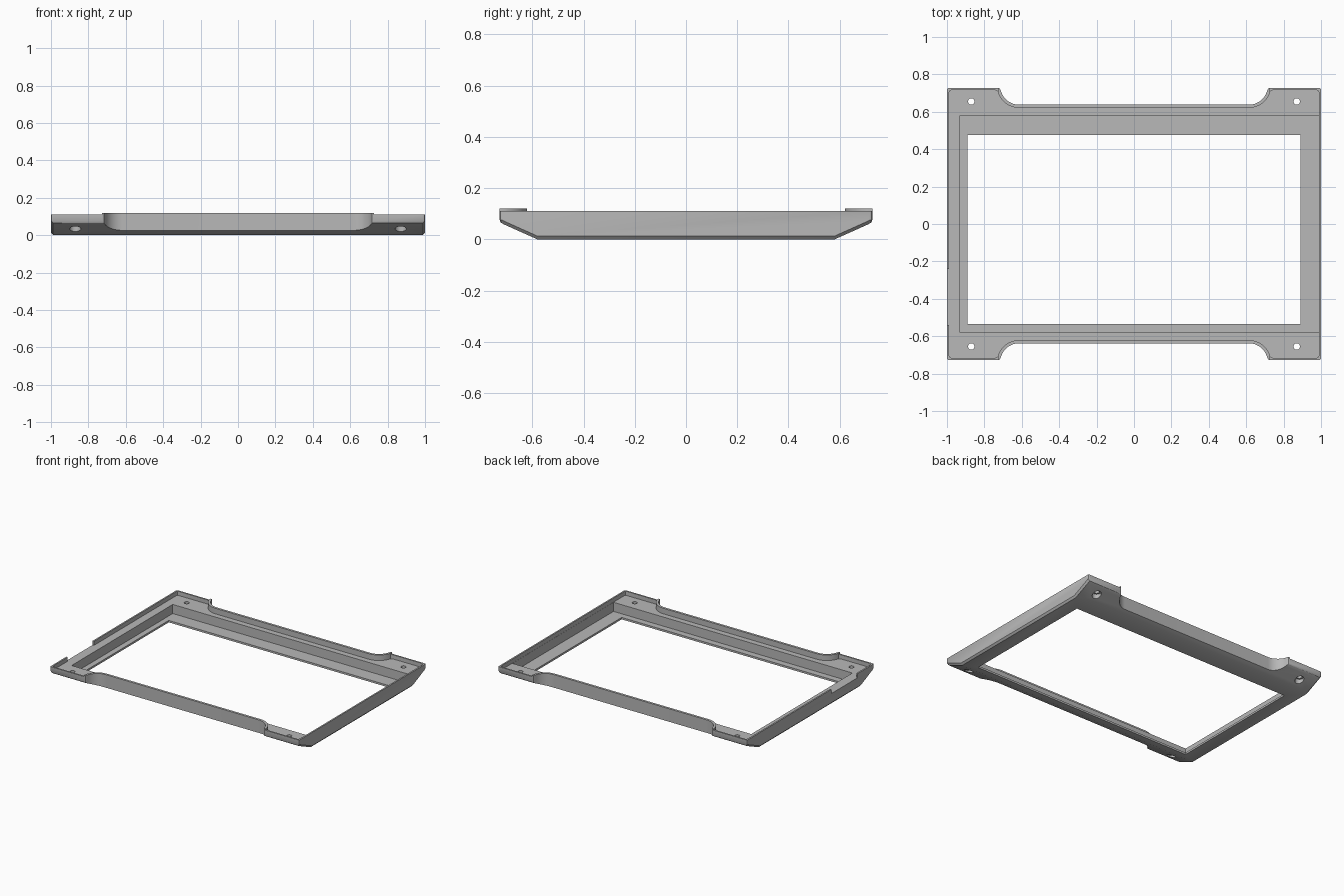
import bpy, bmesh, math
from mathutils import Matrix

cube = bpy.data.objects.get("Cube")
if cube:
    bpy.data.objects.remove(cube, do_unlink=True)

grey = bpy.data.materials.new("plain grey")
grey.use_nodes = True
colour = (0.48, 0.48, 0.48, 1)
grey.diffuse_color = colour
grey.node_tree.nodes["Principled BSDF"].inputs["Base Color"].default_value = colour

HALF_Y, HEIGHT, SHELF, RIM = 0.727, 0.12, 0.08, 0.11


def finish(name, bm):
    bmesh.ops.recalc_face_normals(bm, faces=bm.faces)
    mesh = bpy.data.meshes.new(name)
    bm.to_mesh(mesh)
    bm.free()
    mesh.materials.append(grey)
    obj = bpy.data.objects.new(name, mesh)
    bpy.context.collection.objects.link(obj)
    return obj


def loft(name, rings):
    """Skin matching rings of points and cap both ends."""
    bm = bmesh.new()
    rows = [[bm.verts.new(p) for p in ring] for ring in rings]
    n = len(rows[0])
    for a, b in zip(rows, rows[1:]):
        for i in range(n):
            j = (i + 1) % n
            bm.faces.new((a[i], a[j], b[j], b[i]))
    bm.faces.new(rows[0])
    bm.faces.new(rows[-1])
    return finish(name, bm)


def prism(name, outline, z0, z1):
    return loft(name, [[(x, y, z) for x, y in outline] for z in (z0, z1)])


def box(name, x0, x1, y0, y1, z0, z1):
    return prism(name, [(x0, y0), (x1, y0), (x1, y1), (x0, y1)], z0, z1)


def cylinder(name, x, y, radius, z0, z1):
    bm = bmesh.new()
    bmesh.ops.create_cone(bm, cap_ends=True, segments=32, radius1=radius, radius2=radius,
                          depth=z1 - z0, matrix=Matrix.Translation((x, y, (z0 + z1) / 2)))
    return finish(name, bm)


def plan(inset, lip):
    """Plan outline with a scooped front and back edge, mirrored from one quarter."""
    quarter = []
    for i in range(13):
        a = math.radians(-90 + 75 * i / 12)
        r = 0.1 + lip
        quarter.append((0.615 + r * math.cos(a), 0.738 + r * math.sin(a)))
    x, y = 1 - inset, HALF_Y - inset
    scoop_x = quarter[-1][0]
    quarter += [(scoop_x + 0.006, y - 0.004), (scoop_x + 0.014, y),
                (x - 0.012, y), (x - 0.004, y - 0.004), (x, y - 0.012)]
    right = quarter + [(px, -py) for px, py in reversed(quarter)]
    return right + [(-px, py) for px, py in reversed(right)]


def cut(target, tool, operation="DIFFERENCE"):
    mod = target.modifiers.new("cut", "BOOLEAN")
    mod.operation = operation
    mod.solver = "EXACT"
    mod.object = tool
    bpy.context.view_layer.objects.active = target
    bpy.ops.object.modifier_apply(modifier=mod.name)
    bpy.data.objects.remove(tool, do_unlink=True)


# Solid with sloping front and back undersides and chamfered lower side edges
half = [(0.58, 0), (0.712, 0.059), (0.723, 0.066), (HALF_Y, 0.075), (HALF_Y, HEIGHT)]
profile = half + [(-y, z) for y, z in reversed(half)]
rings = []
for x, lift in ((-1, 0.013), (-0.988, 0), (0.988, 0), (1, 0.013)):
    rings.append([(x, y, z + (lift if z < SHELF else 0)) for y, z in profile])
frame = loft("bezel_frame", rings)

# Scooped plan, then the shelf inside the rim and scoop lips
cut(frame, prism("plan_cutter", plan(-0.001, 0), -0.1, 0.3), "INTERSECT")
cut(frame, prism("shelf_cutter", plan(0.011, 0.017), SHELF, 0.3))

# Lower rim around the corners and sides
for s in (-1, 1):
    xs = sorted((s * 0.728, s * 1.1))
    cut(frame, box("rim_cutter", *xs, -1, 1, RIM, 0.3))

# Panel pocket, window opening and the gap in the side rim
cut(frame, box("pocket_cutter", -0.93, 0.988, -0.58, 0.58, 0.014, 0.3))
cut(frame, box("window_cutter", -0.89, 0.89, -0.534, 0.477, -0.1, 0.3))
cut(frame, box("gap_cutter", -1.1, -0.96, -0.54, -0.24, SHELF, 0.3))

# Counterbored corner screw holes
for sx in (-1, 1):
    for sy in (-1, 1):
        x, y = sx * 0.87, sy * 0.655
        cut(frame, cylinder("bore_cutter", x, y, 0.03, -0.1, 0.055))
        cut(frame, cylinder("hole_cutter", x, y, 0.017, -0.1, 0.3))

bpy.ops.object.select_all(action="DESELECT")
frame.select_set(True)
bpy.context.view_layer.objects.active = frame
bpy.ops.object.shade_smooth_by_angle(angle=math.radians(30))
